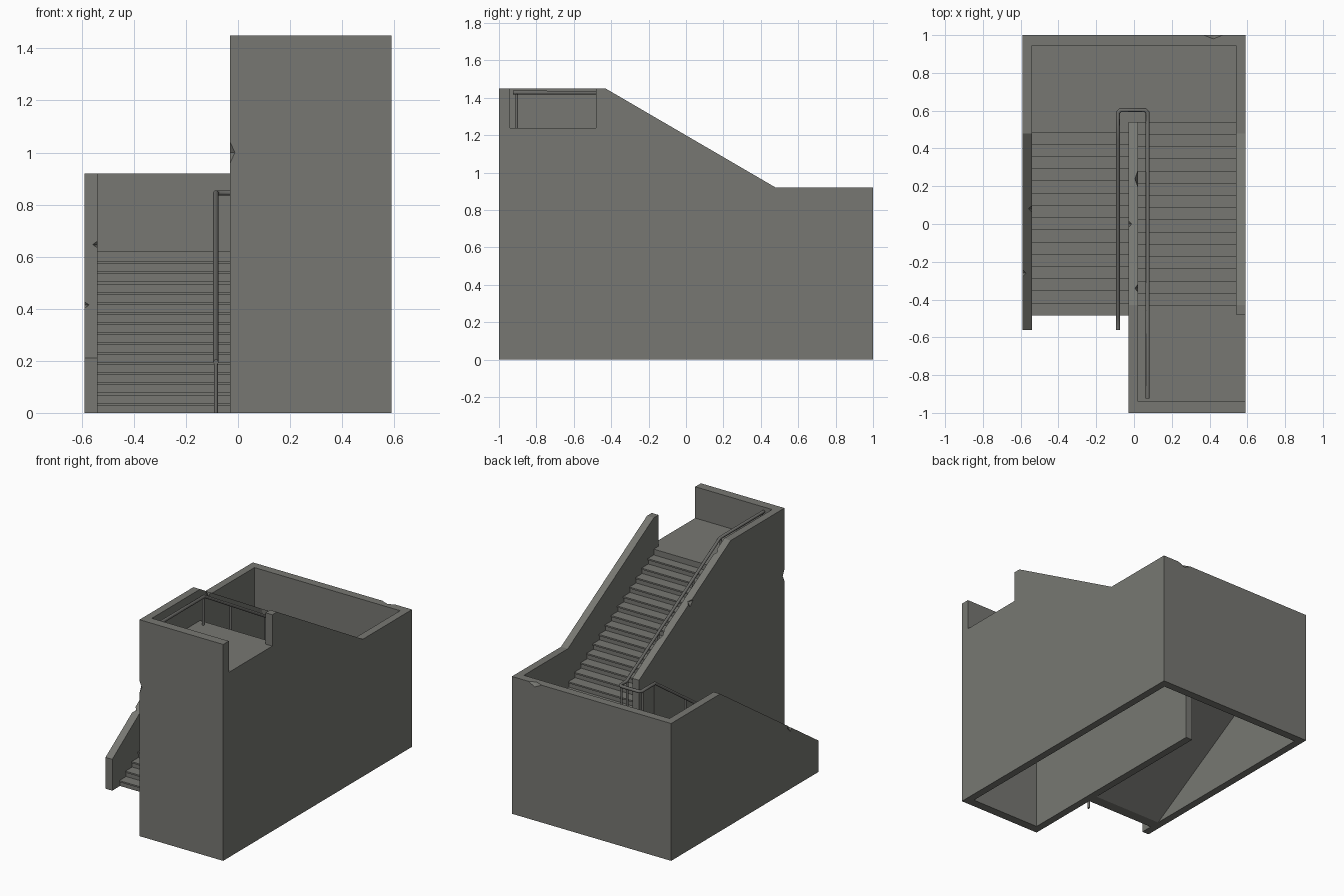
import bpy, bmesh
from mathutils import Vector, Matrix

if "Cube" in bpy.data.objects:
    bpy.data.objects.remove(bpy.data.objects["Cube"])


def material(name, rgb):
    m = bpy.data.materials.new(name)
    m.diffuse_color = (*rgb, 1)
    m.use_nodes = True
    m.node_tree.nodes["Principled BSDF"].inputs["Base Color"].default_value = m.diffuse_color
    return m


CONCRETE = material("concrete grey", (0.185, 0.187, 0.170))
METAL = material("rail grey", (0.15, 0.15, 0.14))


def add(name, bm, mat):
    bmesh.ops.recalc_face_normals(bm, faces=bm.faces)
    me = bpy.data.meshes.new(name)
    bm.to_mesh(me)
    bm.free()
    me.materials.append(mat)
    ob = bpy.data.objects.new(name, me)
    bpy.context.collection.objects.link(ob)
    return ob


def prism(name, profile, x0, x1):
    """Extrude a (y, z) outline from x0 to x1."""
    bm = bmesh.new()
    face = bm.faces.new([bm.verts.new((x0, y, z)) for y, z in profile])
    new = bmesh.ops.extrude_face_region(bm, geom=[face])["geom"]
    bmesh.ops.translate(bm, vec=(x1 - x0, 0, 0),
                        verts=[v for v in new if isinstance(v, bmesh.types.BMVert)])
    return add(name, bm, CONCRETE)


def box(name, x, y, z):
    return prism(name, [(y[0], z[0]), (y[1], z[0]), (y[1], z[1]), (y[0], z[1])], *x)


def chip(ob, centre, size):
    """Knock a diamond-shaped chip out of an edge."""
    bm = bmesh.new()
    bmesh.ops.create_uvsphere(bm, u_segments=4, v_segments=2, radius=1,
                              matrix=Matrix.Translation(centre) @ Matrix.Diagonal((*size, 1)))
    cutter = add("chip_cutter", bm, CONCRETE)
    cutter.hide_render = True
    mod = ob.modifiers.new("chip", 'BOOLEAN')
    mod.operation, mod.solver, mod.object = 'DIFFERENCE', 'EXACT', cutter
    bpy.context.view_layer.objects.active = ob
    bpy.ops.object.modifier_apply(modifier=mod.name)
    bpy.data.objects.remove(cutter)


def cut_corner(ob, corner, outward, size):
    """Slice a corner off with a plane."""
    n = Vector(outward)
    bm = bmesh.new()
    bm.from_mesh(ob.data)
    cut = bmesh.ops.bisect_plane(bm, geom=bm.verts[:] + bm.edges[:] + bm.faces[:],
                                 plane_co=Vector(corner) - Vector((n.x * size, 0, 0)),
                                 plane_no=n, clear_outer=True)
    edges = [e for e in cut["geom_cut"] if isinstance(e, bmesh.types.BMEdge)]
    bmesh.ops.edgeloop_fill(bm, edges=edges)
    bmesh.ops.recalc_face_normals(bm, faces=bm.faces)
    bm.to_mesh(ob.data)
    bm.free()


# Stair levels: two flights of 16 risers
N, MID, TOP = 16, 0.62, 1.24
RISE, RUN = MID / N, 0.97 / (N - 1)


def flight(name, x, y0, z0, d):
    """Steps with a small nosing, and a sloped underside."""
    pts = []
    for i in range(N):
        y, z = y0 + d * i * RUN, z0 + i * RISE
        pts += [(y + d * 0.007, z), (y + d * 0.007, z + RISE - 0.01),
                (y, z + RISE - 0.01), (y, z + RISE)]
    yt, zt = y0 + d * (N - 1) * RUN, z0 + MID
    pts += [(yt + d * 0.05, zt), (yt + d * 0.05, zt - 0.06), (y0 + d * 0.08, z0)]
    return prism(name, pts, *x)


flight("lower_steps", (-0.54, -0.03), -0.485, 0, 1)
flight("upper_steps", (0.02, 0.54), 0.54, MID, -1)
box("middle_landing", (-0.54, 0.54), (0.485, 0.945), (MID - 0.06, MID))
box("top_landing", (0.02, 0.54), (-0.94, -0.43), (TOP - 0.06, TOP))

# Walls
prism("right_wall", [(-1, 0), (1, 0), (1, 0.92), (0.48, 0.92), (-0.43, 1.45), (-0.48, 1.45),
                     (-0.48, TOP), (-0.94, TOP), (-0.94, 1.45), (-1, 1.45)], 0.54, 0.59)
left = prism("left_wall", [(-0.56, 0), (1, 0), (1, 0.92), (0.48, 0.92), (-0.56, 0.21)],
             -0.59, -0.54)
middle = prism("middle_wall", [(-0.94, 0), (0.54, 0), (0.54, 0.885), (-0.43, 1.45),
                               (-0.94, 1.45)], -0.03, 0.02)
front = box("front_wall", (-0.03, 0.54), (-1, -0.94), (0, 1.45))
back = box("back_wall", (-0.54, 0.54), (0.945, 1), (0, 0.92))

# Worn corners and chipped edges
cut_corner(front, (-0.03, -1, 1.45), (-1, -1, 1), -0.045)
cut_corner(left, (-0.59, 1, 0.92), (-1, 1, 1), -0.04)
chip(front, (-0.03, -1, 1.0), (0.018, 0.02, 0.04))
chip(back, (0.42, 1, 0.92), (0.05, 0.02, 0.025))
chip(left, (-0.54, 0.08, 0.647), (0.018, 0.03, 0.03))
chip(left, (-0.59, -0.26, 0.415), (0.018, 0.03, 0.03))
chip(middle, (0.02, 0.24, 1.06), (0.015, 0.08, 0.05))
chip(middle, (-0.03, 0.0, 1.20), (0.018, 0.03, 0.03))
chip(middle, (0.02, -0.34, 1.397), (0.015, 0.03, 0.03))


def tube(name, pts, r):
    cu = bpy.data.curves.new(name, 'CURVE')
    cu.dimensions, cu.bevel_depth, cu.bevel_resolution = '3D', r, 1
    cu.use_fill_caps = True
    sp = cu.splines.new('POLY')
    sp.points.add(len(pts) - 1)
    for p, co in zip(sp.points, pts):
        p.co = (*co, 1)
    cu.materials.append(METAL)
    ob = bpy.data.objects.new(name, cu)
    bpy.context.collection.objects.link(ob)
    bpy.ops.object.select_all(action='DESELECT')
    ob.select_set(True)
    bpy.context.view_layer.objects.active = ob
    bpy.ops.object.convert(target='MESH')


# Continuous handrail wrapping round the end of the middle wall
XL, XR = -0.085, 0.072
lower = [(-0.56, 0.195), (-0.49, 0.195), (0.45, 0.845), (0.59, 0.845)]
upper = [(0.59, 0.845), (0.53, 0.845), (-0.46, 1.428), (-0.925, 1.428)]
path = ([(XL, y, z) for y, z in lower] + [(XL + 0.012, 0.603, 0.845), (XR - 0.012, 0.603, 0.845)]
        + [(XR, y, z) for y, z in upper])
tube("handrail", path, 0.011)


# Handrail posts
def rail_z(line, y):
    for (ya, za), (yb, zb) in zip(line, line[1:]):
        if min(ya, yb) <= y <= max(ya, yb):
            return za + (zb - za) * (y - ya) / (yb - ya)


for y in (-0.55, -0.2, 0.13, 0.46, 0.58):
    foot = min(max(int((y + 0.485) / RUN + 1) if y > -0.485 else 0, 0), N) * RISE
    tube("lower_rail_post", [(XL, y, foot), (XL, y, rail_z(lower, y))], 0.008)
for y in (0.58, 0.52, 0.19, -0.18, -0.47, -0.905):
    foot = MID + min(max(int((0.54 - y) / RUN + 1) if y < 0.54 else 0, 0), N) * RISE
    tube("upper_rail_post", [(XR, y, foot), (XR, y, rail_z(upper, y))], 0.008)
